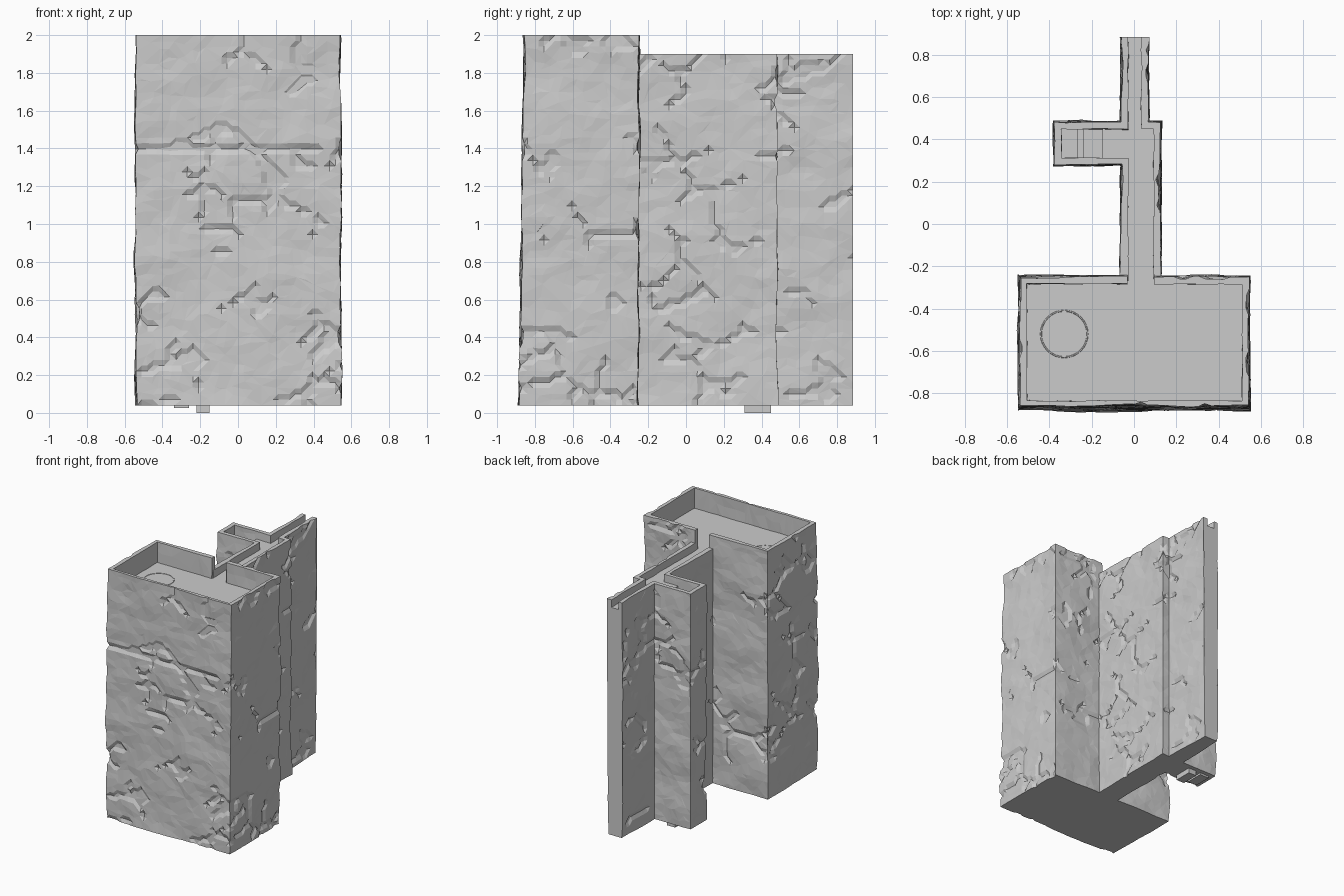
import bpy, bmesh, math
from mathutils import Vector, noise

if "Cube" in bpy.data.objects:
    bpy.data.objects.remove(bpy.data.objects["Cube"])

BASE, FLOOR = 0.04, 1.84


def add_mesh(name, bm):
    bmesh.ops.recalc_face_normals(bm, faces=bm.faces)
    me = bpy.data.meshes.new(name)
    bm.to_mesh(me)
    bm.free()
    ob = bpy.data.objects.new(name, me)
    bpy.context.collection.objects.link(ob)
    return ob


def miters(path, closed=False):
    """Inward (left-hand) miter vector at each path point."""
    out, n = [], len(path)
    for i in range(n):
        a = path[i - 1] if (i or closed) else None
        b = path[(i + 1) % n] if (i < n - 1 or closed) else None
        p = Vector(path[i])
        d1 = (p - Vector(a)).normalized() if a else None
        d2 = (Vector(b) - p).normalized() if b else None
        d1, d2 = d1 or d2, d2 or d1
        n1, n2 = Vector((-d1.y, d1.x)), Vector((-d2.y, d2.x))
        out.append((n1 + n2) / (1 + n1.dot(n2)))
    return out


def rock(p):
    """Outward bulge of the rough stone with scattered cracks."""
    q = Vector((p.x * 2.6, p.y * 2.6, p.z * 3.2))
    d = 0.013 * noise.fractal(q, 0.9, 2.0, 4)
    dist = noise.voronoi(q * 1.3 + noise.noise_vector(q) * 0.3)[0]
    if dist[1] - dist[0] < 0.08 and noise.noise(q * 1.1 + Vector((7, 3, 1))) > 0.1:
        d -= 0.012
    # long fissure across the front
    if p.y < -0.84 and p.x < 0.45:
        line = 1.4 + 0.02 * noise.noise(Vector((p.x * 5, 0, 0)))
        if abs(p.z - line) < 0.016:
            d -= 0.014
    return max(-0.022, min(0.02, d))


def wall(name, path, thick, height, step=0.03):
    """Sweep a wall along a plan path: rough outside, thin rim, inner face."""
    mit = miters(path)
    samples = []
    for i in range(len(path) - 1):
        a, b = Vector(path[i]), Vector(path[i + 1])
        n = max(2, round((b - a).length / step))
        d = (b - a).normalized()
        flat = Vector((-d.y, d.x))
        for k in range(n):
            samples.append((a.lerp(b, k / n), mit[i] if k == 0 else flat))
    samples.append((Vector(path[-1]), mit[-1]))
    rows = round((height - BASE) / step)
    zs = [BASE + (height - BASE) * k / rows for k in range(rows + 1)]
    bm = bmesh.new()
    cols = []
    for p, m in samples:
        col = []
        for z in zs:
            q = Vector((p.x, p.y, z))
            off = -rock(q)
            if p.y < -0.86:                      # front leans back slightly
                q.y += 0.012 * (z - 1)
            col.append(bm.verts.new(q + Vector((m.x, m.y, 0)) * off))
        for z in (height, (height + FLOOR) / 2, FLOOR - 0.03, BASE):
            w = thick + 0.006 * noise.noise(Vector((p.x * 9, p.y * 9, z * 9)))
            col.append(bm.verts.new((p.x + m.x * w, p.y + m.y * w, z)))
        cols.append(col)
    n = len(cols[0])
    for a, b in zip(cols, cols[1:]):
        for k in range(n):
            l = (k + 1) % n
            bm.faces.new((a[k], b[k], b[l], a[l]))
    bm.faces.new(cols[0])
    bm.faces.new(cols[-1])
    bmesh.ops.triangulate(bm, faces=bm.faces)
    ob = add_mesh(name, bm)
    mod = ob.modifiers.new("facets", 'DECIMATE')  # irregular stone facets
    mod.ratio = 0.4
    return ob


def box(name, x0, x1, y0, y1, z0, z1):
    bm = bmesh.new()
    bmesh.ops.create_cube(bm, size=1)
    for v in bm.verts:
        v.co = Vector(((x0 + x1) / 2 + v.co.x * (x1 - x0),
                       (y0 + y1) / 2 + v.co.y * (y1 - y0),
                       (z0 + z1) / 2 + v.co.z * (z1 - z0)))
    return add_mesh(name, bm)


# Rock walls: chamber, right side of passage, left side with stair alcove
room = [(-0.03, -0.25), (-0.54, -0.25), (-0.54, -0.87), (0.545, -0.87),
        (0.545, -0.25), (0.095, -0.25)]
right = [(0.125, -0.27), (0.125, 0.48), (0.065, 0.48), (0.065, 0.885)]
left = [(-0.06, 0.885), (-0.06, 0.48), (-0.375, 0.48), (-0.375, 0.28),
        (-0.06, 0.28), (-0.06, -0.27)]
wall("chamber_wall", room, 0.034, 2.0)
wall("passage_right_wall", right, 0.032, 1.9)
wall("passage_left_wall", left, 0.032, 1.9)

# Solid core carrying the floor, cut short where the stairs descend
plan = (room[1:5] + [(0.125, -0.25)] + right[1:3] + [(0.065, 0.905), (-0.06, 0.905),
        (-0.06, 0.48), (-0.17, 0.48), (-0.17, 0.28), (-0.06, 0.28), (-0.06, -0.25)])
bm = bmesh.new()
ring = [bm.verts.new((p[0] + m.x * 0.02, p[1] + m.y * 0.02, BASE))
        for p, m in zip(plan, miters(plan, True))]
bottom = bm.faces.new(ring)
ext = bmesh.ops.extrude_face_region(bm, geom=[bottom], use_keep_orig=True)
for v in ext["geom"]:
    if isinstance(v, bmesh.types.BMVert):
        v.co.z = FLOOR
add_mesh("stone_core_floor", bm)

# Stairs in the alcove, and their underside pieces
for i, (x0, x1) in enumerate([(-0.24, -0.15), (-0.27, -0.24), (-0.355, -0.27)]):
    box(f"stair_{i + 1}", x0, x1, 0.30, 0.46, BASE, FLOOR - 0.04 * (i + 1))
box("stair_foot", -0.22, -0.15, 0.31, 0.45, 0.0, 0.05)
box("stair_foot_upper", -0.34, -0.26, 0.31, 0.45, 0.025, 0.05)

# Faint ring on the chamber floor
bpy.ops.mesh.primitive_torus_add(location=(-0.33, -0.52, FLOOR - 0.002), major_radius=0.11,
                                 minor_radius=0.005, major_segments=32, minor_segments=6)
bpy.context.object.name = "floor_ring"
